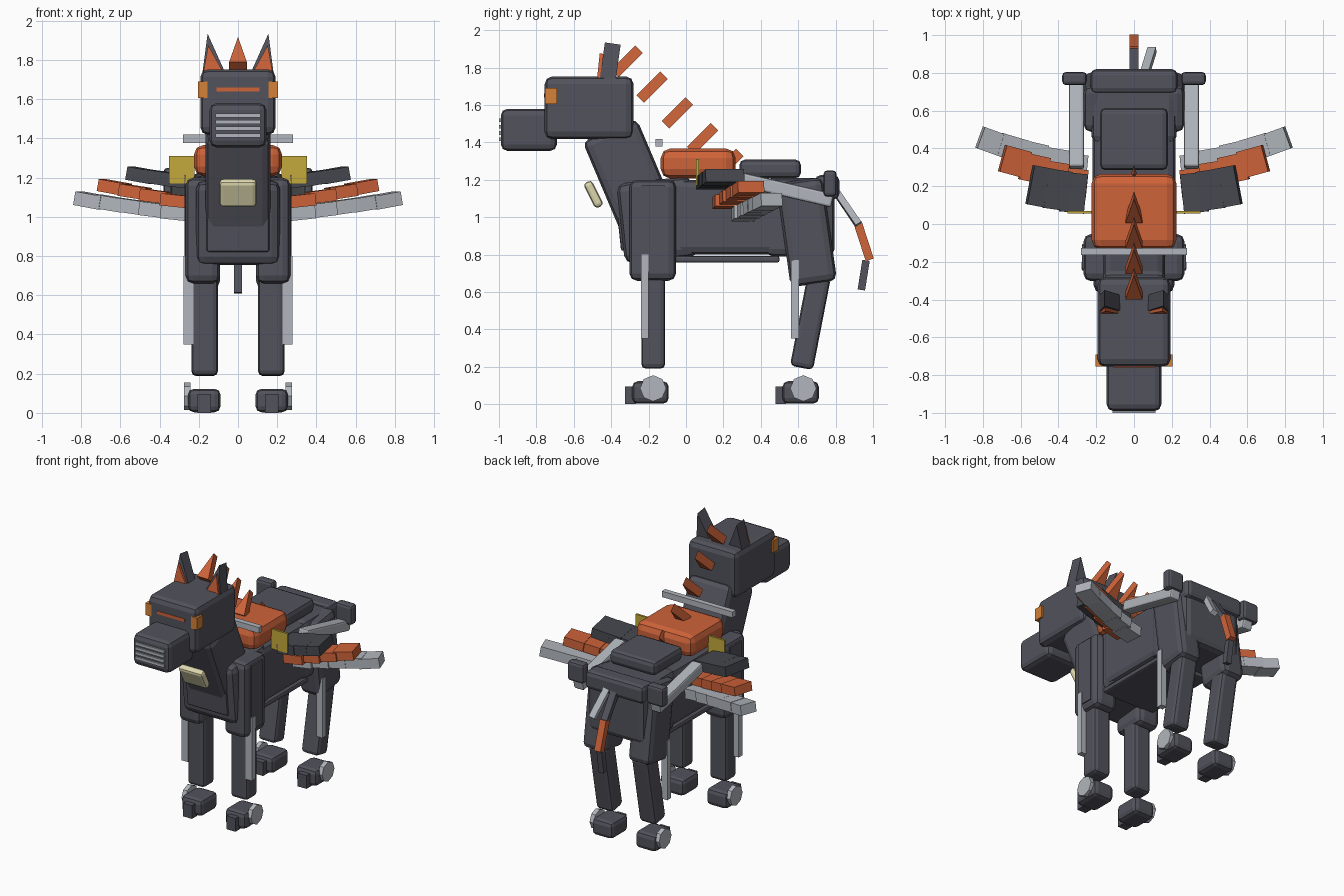
import bpy, bmesh
from math import radians
from mathutils import Matrix

if "Cube" in bpy.data.objects:
    bpy.data.objects.remove(bpy.data.objects["Cube"], do_unlink=True)


def material(name, r, g, b):
    m = bpy.data.materials.new(name)
    m.use_nodes = True
    m.diffuse_color = (r, g, b, 1)
    m.node_tree.nodes["Principled BSDF"].inputs["Base Color"].default_value = (r, g, b, 1)
    return m


DARK = material("dark_slate", .085, .085, .108)
CHAR = material("charcoal", .062, .066, .078)
LIGHT = material("light_grey", .44, .47, .51)
ORANGE = material("orange", .62, .125, .042)
AMBER = material("amber", .66, .22, .04)
GOLD = material("gold", .55, .40, .045)
CREAM = material("cream", .74, .70, .43)


def finish(name, bm, loc, rot, mat, bevel=0):
    bmesh.ops.recalc_face_normals(bm, faces=bm.faces)
    mesh = bpy.data.meshes.new(name)
    bm.to_mesh(mesh)
    bm.free()
    mesh.materials.append(mat)
    ob = bpy.data.objects.new(name, mesh)
    bpy.context.collection.objects.link(ob)
    ob.location = loc
    ob.rotation_euler = [radians(a) for a in rot]
    if bevel:
        mod = ob.modifiers.new("soft_edges", "BEVEL")
        mod.width = bevel
        mod.segments = 2
    return ob


def box(name, size, loc, mat, bevel=0, rot=(0, 0, 0)):
    bm = bmesh.new()
    bmesh.ops.create_cube(bm, size=1, matrix=Matrix.Diagonal((*size, 1)))
    return finish(name, bm, loc, rot, mat, bevel)


def pair(name, size, loc, mat, bevel=0, rot=(0, 0, 0)):
    for s, side in ((1, "left"), (-1, "right")):
        box(f"{side}_{name}", size, (s * loc[0], loc[1], loc[2]), mat, bevel,
            (rot[0], s * rot[1], s * rot[2]))


def prism(name, points, depth, loc, mat, tilt, s=1):
    # Outline in x and z, given thickness along y
    bm = bmesh.new()
    face = bm.faces.new([bm.verts.new((s * x, -depth / 2, z)) for x, z in points])
    ext = bmesh.ops.extrude_face_region(bm, geom=[face])
    bmesh.ops.translate(bm, vec=(0, depth, 0),
                        verts=[v for v in ext["geom"] if isinstance(v, bmesh.types.BMVert)])
    return finish(name, bm, loc, (tilt, 0, 0), mat)


def disc(name, radius, depth, loc, mat):
    bm = bmesh.new()
    bmesh.ops.create_cone(bm, cap_ends=True, segments=8, radius1=radius, radius2=radius,
                          depth=depth, matrix=Matrix.Rotation(radians(90), 4, "Y"))
    return finish(name, bm, loc, (0, 0, 0), mat)


# Torso
box("chest", (.43, .40, .43), (0, -.15, .985), DARK, .045, (6, 0, 0))
box("chest_plate", (.32, .03, .34), (0, -.35, .99), DARK, .012, (6, 0, 0))
box("body", (.44, .66, .40), (0, .27, 1.0), DARK, .04)
box("rump", (.45, .37, .42), (0, .61, 1.0), DARK, .04)
box("tail_mount", (.46, .13, .13), (0, .755, 1.16), DARK, .03)
box("belly_plate", (.42, .57, .035), (0, .215, .775), DARK, .012)
box("back_pack", (.36, .33, .1), (0, .45, 1.258), DARK, .03)
box("saddle", (.45, .40, .16), (0, .065, 1.287), ORANGE, .05)
box("collar_bar", (.56, .038, .042), (0, -.145, 1.398), LIGHT)

# Neck and head
box("neck", (.33, .315, .56), (0, -.30, 1.21), DARK, .04, (23, 0, 0))
box("throat_gem", (.19, .05, .15), (0, -.495, 1.122), CREAM, .02, (27, 0, 0))
box("head", (.385, .475, .335), (0, -.518, 1.585), DARK, .04)
box("muzzle", (.29, .30, .225), (0, -.84, 1.467), DARK, .035)
box("eye_band", (.41, .064, .086), (0, -.722, 1.648), AMBER)
box("brow_strip", (.22, .006, .022), (0, -.756, 1.65), ORANGE)
for i in range(4):
    box(f"grille_bar_{i + 1}", (.23, .016, .02), (0, -.992, 1.518 - .034 * i), LIGHT)

# Ears
for s, side in ((1, "left"), (-1, "right")):
    prism(f"{side}_ear", [(.07, 0), (.18, 0), (.155, .19)], .085,
          (0, -.418, 1.74), DARK, -8, s)
    prism(f"{side}_inner_ear", [(.08, 0), (.175, 0), (.152, .13)], .02,
          (0, -.465, 1.745), ORANGE, -6, s)

# Mane spikes stepping down the neck
for i in range(5):
    prism(f"mane_spike_{i + 1}", [(-.045, -.09), (.045, -.09), (0, .09)], .057,
          (0, -.316 + .135 * i, 1.834 - .138 * i), ORANGE, -45)

# Front legs
pair("shoulder", (.175, .25, .54), (.18, -.178, .93), DARK, .04)
pair("shoulder_panel", (.02, .125, .46), (.264, -.175, .94), DARK)
pair("front_leg", (.135, .128, .66), (.17, -.175, .52), DARK, .025)
pair("front_leg_strip", (.05, .04, .45), (.252, -.22, .575), LIGHT)

# Hind legs
pair("thigh", (.175, .25, .56), (.18, .645, .92), DARK, .04, (8, 0, 0))
pair("hind_leg", (.135, .125, .50), (.17, .665, .44), DARK, .025, (-11, 0, 0))
pair("hind_leg_strip", (.045, .042, .42), (.252, .582, .56), LIGHT)

# Feet with toes and ankle discs
for which, y in (("front", -.19), ("hind", .613)):
    pair(which + "_hoof", (.165, .195, .12), (.172, y, .063), DARK, .03)
    pair(which + "_toe", (.07, .06, .095), (.172, y - .105, .048), DARK)
    for s, side in ((1, "left"), (-1, "right")):
        disc(f"{side}_{which}_disc", .07, .032, (s * .259, y + .014, .085), LIGHT)

# Wing mounts and hip struts
pair("wing_plate", (.13, .015, .14), (.287, .062, 1.24), GOLD)
pair("hip_block", (.13, .07, .14), (.315, .77, 1.18), DARK, .02)
pair("hip_strut", (.08, .50, .075), (.305, .54, 1.145), LIGHT, .012, (-13, 0, 0))

# Wing feathers: name, colour, count, size, inner and outer centre
tiers = [
    ("short", CHAR, 3, (.125, .21, .068), (.32, .165, 1.187), (.49, .197, 1.212)),
    ("middle", ORANGE, 4, (.14, .145, .062), (.32, .22, 1.082), (.63, .33, 1.15)),
    ("long", LIGHT, 5, (.14, .12, .07), (.32, .31, 1.02), (.75, .435, 1.083)),
]
for tier, mat, count, size, inner, outer in tiers:
    for i in range(count):
        t = i / (count - 1)
        loc = [a + (b - a) * t for a, b in zip(inner, outer)]
        pair(f"{tier}_feather_{i + 1}", size, loc, mat, 0, (0, -6 - 4 * t, 6 + 14 * t * (count - 2) / 3))

# Tail
box("tail_base", (.05, .035, .23), (0, .85, 1.06), DARK, 0, (34, 0, 0))
box("tail_base_guard", (.045, .035, .24), (.075, .855, 1.06), LIGHT, 0, (34, -12, 0))
box("tail_middle", (.05, .045, .21), (0, .95, .872), ORANGE, 0, (18, 0, 0))
box("tail_tip", (.04, .04, .16), (0, .95, .69), DARK, 0, (-9, 0, 0))
